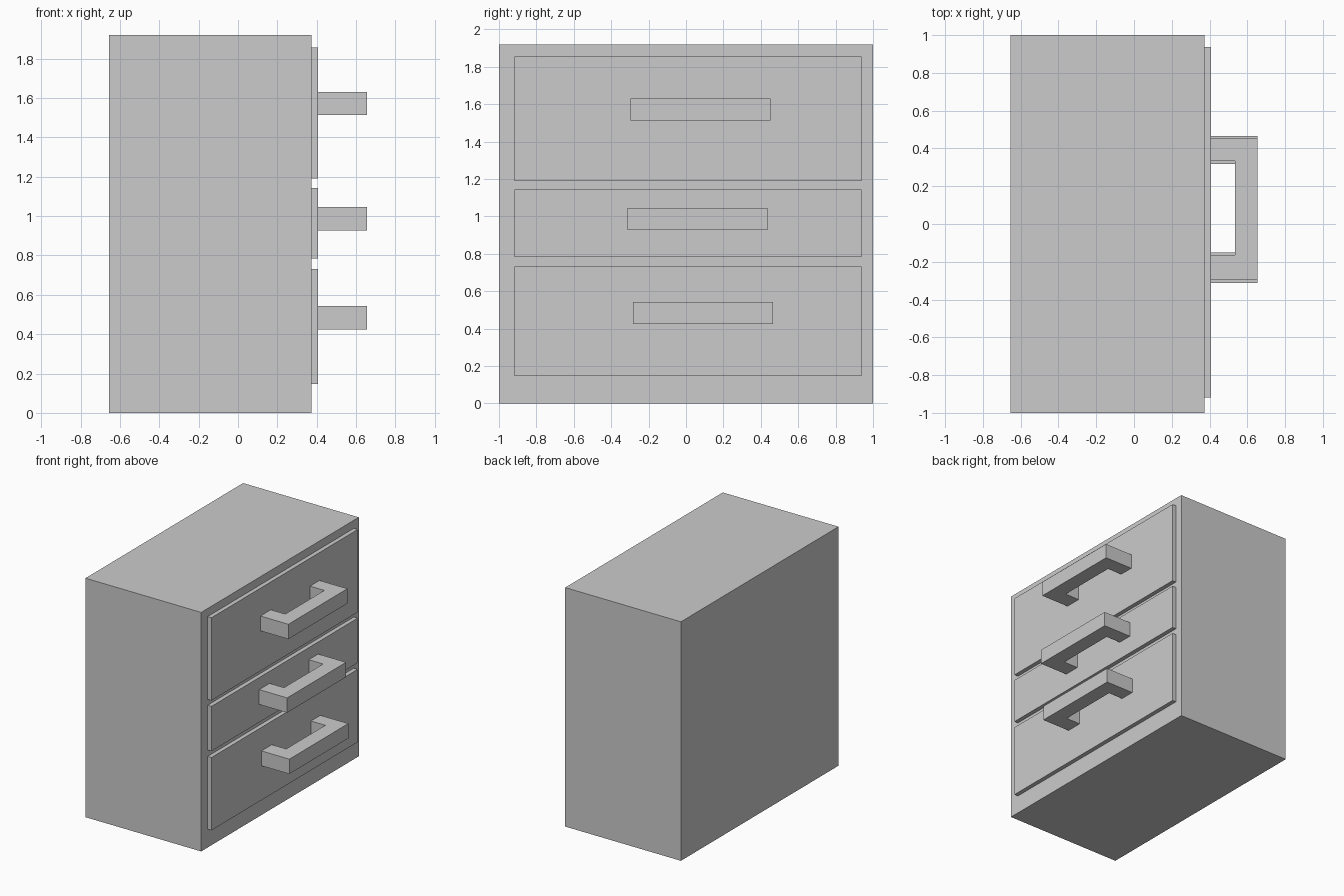
import bpy, bmesh

if "Cube" in bpy.data.objects:
    bpy.data.objects.remove(bpy.data.objects["Cube"])


def finish(name, bm):
    bmesh.ops.recalc_face_normals(bm, faces=bm.faces)
    mesh = bpy.data.meshes.new(name)
    bm.to_mesh(mesh)
    bm.free()
    obj = bpy.data.objects.new(name, mesh)
    bpy.context.collection.objects.link(obj)
    return obj


def extrude_profile(name, points, z0, z1):
    """Extrude an XY outline from z0 up to z1."""
    bm = bmesh.new()
    face = bm.faces.new([bm.verts.new((x, y, z0)) for x, y in points])
    top = bmesh.ops.extrude_face_region(bm, geom=[face], use_keep_orig=True)
    verts = [g for g in top["geom"] if isinstance(g, bmesh.types.BMVert)]
    bmesh.ops.translate(bm, verts=verts, vec=(0, 0, z1 - z0))
    return finish(name, bm)


def box(name, x0, x1, y0, y1, z0, z1):
    return extrude_profile(name, [(x0, y0), (x1, y0), (x1, y1), (x0, y1)], z0, z1)


BACK, FACE, DRAWER, GRIP_IN, GRIP_OUT = -0.655, 0.373, 0.407, 0.535, 0.655

# Cabinet body
box("cabinet_body", BACK, FACE, -1, 1, 0, 1.92)

# Drawer fronts with their U-shaped handles
rows = [  # name, drawer z range, handle start y, handle base z
    ("top", 1.19, 1.855, -0.296, 1.512),
    ("middle", 0.783, 1.143, -0.312, 0.927),
    ("bottom", 0.147, 0.732, -0.284, 0.424),
]
for name, z0, z1, y, hz in rows:
    box(name + "_drawer_front", FACE, DRAWER, -0.918, 0.938, z0, z1)
    y_end = y + 0.749
    u_shape = [(DRAWER, y), (GRIP_OUT, y), (GRIP_OUT, y_end), (DRAWER, y_end),
               (DRAWER, y_end - 0.12), (GRIP_IN, y_end - 0.12),
               (GRIP_IN, y + 0.132), (DRAWER, y + 0.132)]
    extrude_profile(name + "_handle", u_shape, hz, hz + 0.119)
